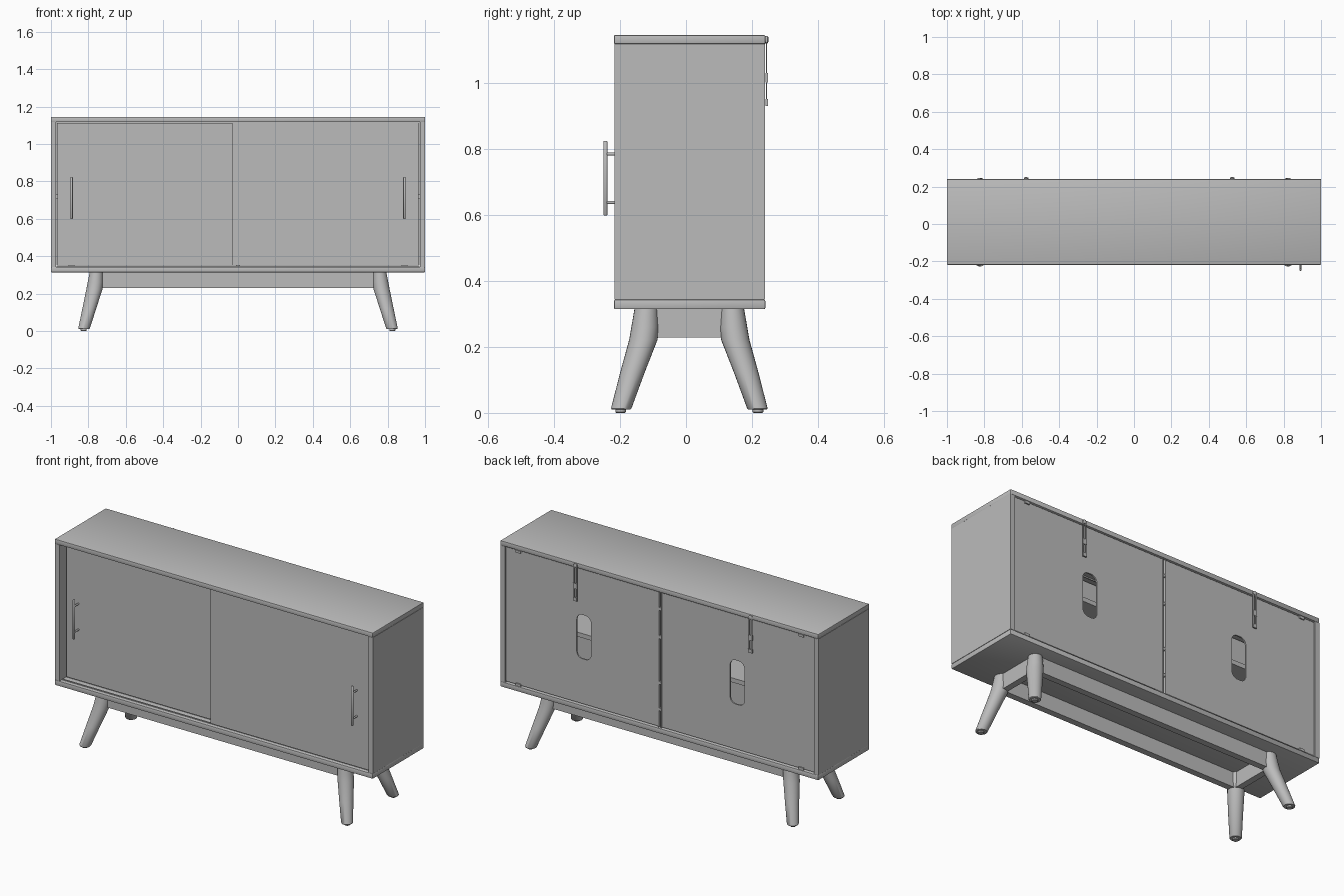
import bpy, bmesh, math
from mathutils import Vector

if "Cube" in bpy.data.objects:
    bpy.data.objects.remove(bpy.data.objects["Cube"])

CY = 0.01                      # middle of the cabinet body in y
mat = bpy.data.materials.new("light grey")
mat.diffuse_color = (0.5, 0.5, 0.5, 1)
mat.use_nodes = True
mat.node_tree.nodes["Principled BSDF"].inputs["Base Color"].default_value = mat.diffuse_color


def finish(name, bm, smooth=False):
    me = bpy.data.meshes.new(name)
    bmesh.ops.recalc_face_normals(bm, faces=bm.faces)
    bm.to_mesh(me)
    bm.free()
    return link(name, me, smooth)


def link(name, me, smooth=False):
    ob = bpy.data.objects.new(name, me)
    bpy.context.collection.objects.link(ob)
    me.materials.clear()
    me.materials.append(mat)
    if smooth:
        bpy.ops.object.select_all(action='DESELECT')
        ob.select_set(True)
        bpy.context.view_layer.objects.active = ob
        bpy.ops.object.shade_smooth_by_angle(angle=math.radians(40))
    return ob


def box(name, x0, x1, y0, y1, z0, z1, bevel=0):
    bm = bmesh.new()
    bmesh.ops.create_cube(bm, size=1)
    for v in bm.verts:
        v.co = Vector(((x0 + x1) / 2 + v.co.x * (x1 - x0),
                       (y0 + y1) / 2 + v.co.y * (y1 - y0),
                       (z0 + z1) / 2 + v.co.z * (z1 - z0)))
    if bevel:
        bmesh.ops.bevel(bm, geom=bm.edges[:], offset=bevel, segments=2,
                        affect='EDGES', profile=0.5)
    return finish(name, bm, bool(bevel))


def loft(name, rings, n=24, axis='Z'):
    """Skin round rings (x, y, z, radius), closed at both ends."""
    bm = bmesh.new()
    loops = []
    for x, y, z, r in rings:
        loop = []
        for i in range(n):
            a = 2 * math.pi * i / n
            c, s = r * math.cos(a), r * math.sin(a)
            loop.append(bm.verts.new((x + c, y + s, z) if axis == 'Z' else (x + c, y, z + s)))
        loops.append(loop)
    for a, b in zip(loops, loops[1:]):
        for i in range(n):
            j = (i + 1) % n
            bm.faces.new((a[i], a[j], b[j], b[i]))
    bm.faces.new(loops[0])
    bm.faces.new(loops[-1])
    return finish(name, bm, True)


def slotted_panel(name, x0, x1, z0, z1, y, thick, cx, cz, w, h, r):
    """Flat panel with a rounded cable slot, made from a filled 2D curve."""
    slot = []
    for k, (sx, sz) in enumerate(((1, 1), (-1, 1), (-1, -1), (1, -1))):
        for i in range(9):
            a = math.pi / 2 * (k + i / 8)
            slot.append((cx + sx * (w / 2 - r) + r * math.cos(a),
                         cz + sz * (h / 2 - r) + r * math.sin(a)))
    cu = bpy.data.curves.new(name, 'CURVE')
    cu.dimensions, cu.fill_mode, cu.extrude = '2D', 'BOTH', thick / 2
    for pts in (((x0, z0), (x1, z0), (x1, z1), (x0, z1)), slot):
        sp = cu.splines.new('POLY')
        sp.points.add(len(pts) - 1)
        for p, (px, pz) in zip(sp.points, pts):
            p.co = (px, pz, 0, 1)
        sp.use_cyclic_u = True
    tmp = bpy.data.objects.new("outline_helper", cu)
    bpy.context.collection.objects.link(tmp)
    dg = bpy.context.evaluated_depsgraph_get()
    me = bpy.data.meshes.new_from_object(tmp.evaluated_get(dg))
    bpy.data.objects.remove(tmp)
    for v in me.vertices:
        v.co = (v.co.x, y - v.co.z, v.co.y)
    return link(name, me)


# Cabinet carcass
box("top_board", -1, 1, -0.218, 0.24, 1.117, 1.144, 0.003)
box("bottom_board", -1, 1, -0.218, 0.24, 0.314, 0.343, 0.004)
for s, side in ((-1, "left"), (1, "right")):
    box(side + "_side_panel", min(s, s * 0.972), max(s, s * 0.972), -0.217, 0.239, 0.343, 1.117)
    box(side + "_shelf", min(s * 0.012, s * 0.972), max(s * 0.012, s * 0.972),
        -0.12, 0.2, 0.705, 0.73)
box("centre_divider", -0.012, 0.012, -0.12, 0.222, 0.343, 1.117)

# Door tracks
for z0, z1, n in ((0.343, 0.348, "bottom"), (1.11, 1.117, "top")):
    for y in (-0.193, -0.152):
        box(n + "_door_track", -0.97, 0.97, y - 0.003, y + 0.003, z0, z1)

# Sliding doors: the right one runs in front of the left one
for side, x0, x1, face, hx in (("left", -0.966, 0.0, -0.162, -0.89),
                               ("right", -0.03, 0.966, -0.203, 0.89)):
    box(side + "_door", x0, x1, face, face + 0.02, 0.349, 1.112)
    bar = face - 0.041
    loft(side + "_handle_bar", [(hx, bar, 0.598, 0.004), (hx, bar, 0.601, 0.0065),
                                (hx, bar, 0.821, 0.0065), (hx, bar, 0.824, 0.004)], 16)
    for z in (0.637, 0.784):
        loft(side + "_handle_post", [(hx, bar, z, 0.005), (hx, face + 0.002, z, 0.005)], 12, 'Y')

# Back panels with cable slots
for s, side, cx in ((-1, "left", -0.485), (1, "right", 0.48)):
    slotted_panel(side + "_back_panel", min(s * 0.007, s * 0.971), max(s * 0.007, s * 0.971),
                  0.35, 1.113, 0.228, 0.008, cx, 0.73, 0.09, 0.25, 0.035)
    # small clips that hold the panel
    for z in (0.351, 1.108):
        box("panel_clip", s * 0.89 - 0.015, s * 0.89 + 0.015, 0.228, 0.239, z - 0.007, z + 0.007)
for x in (-0.008, 0.008):
    box("back_joint_strip", x - 0.002, x + 0.002, 0.222, 0.236, 0.346, 1.115)
for z in (0.45, 0.6, 0.86, 1.02):
    loft("joint_screw", [(0, 0.222, z, 0.009), (0, 0.237, z, 0.009)], 12, 'Y')

# Wall safety straps
for x in (-0.577, 0.525):
    loft("strap_screw", [(x, 0.239, 1.13, 0.011), (x, 0.247, 1.13, 0.011),
                         (x, 0.25, 1.13, 0.006)], 16, 'Y')
    for dx in (-0.008, 0.008):
        box("safety_strap", x + dx - 0.004, x + dx + 0.004, 0.242, 0.246, 0.945, 1.135)
    box("strap_buckle", x - 0.012, x + 0.012, 0.241, 0.248, 1.0, 1.03)
    box("strap_end", x - 0.012, x + 0.012, 0.241, 0.249, 0.93, 0.95)

# Base: splayed tapered legs, foot pads and rails
for sx, a in ((-1, "left"), (1, "right")):
    for sy, b in ((-1, "front"), (1, "back")):
        def ring(x, y, z, r):
            return (sx * x, CY + sy * y, z, r)
        loft(f"{b}_{a}_leg", [ring(0.823, 0.207, 0.010, 0.028), ring(0.823, 0.206, 0.014, 0.031),
                              ring(0.795, 0.173, 0.12, 0.037), ring(0.768, 0.139, 0.222, 0.043),
                              ring(0.762, 0.134, 0.26, 0.0415), ring(0.757, 0.13, 0.315, 0.036)])
        loft(f"{b}_{a}_foot_pad", [ring(0.825, 0.208, 0.0, 0.013), ring(0.825, 0.208, 0.003, 0.016),
                                   ring(0.825, 0.208, 0.011, 0.016)], 16)
    box(a + "_base_rail", sx * 0.757 - 0.018, sx * 0.757 + 0.018, CY - 0.13, CY + 0.13, 0.228, 0.315)
for sy, b in ((-1, "front"), (1, "back")):
    y = CY + sy * 0.13
    box(b + "_base_rail", -0.757, 0.757, y - 0.018, y + 0.018, 0.229, 0.315)
